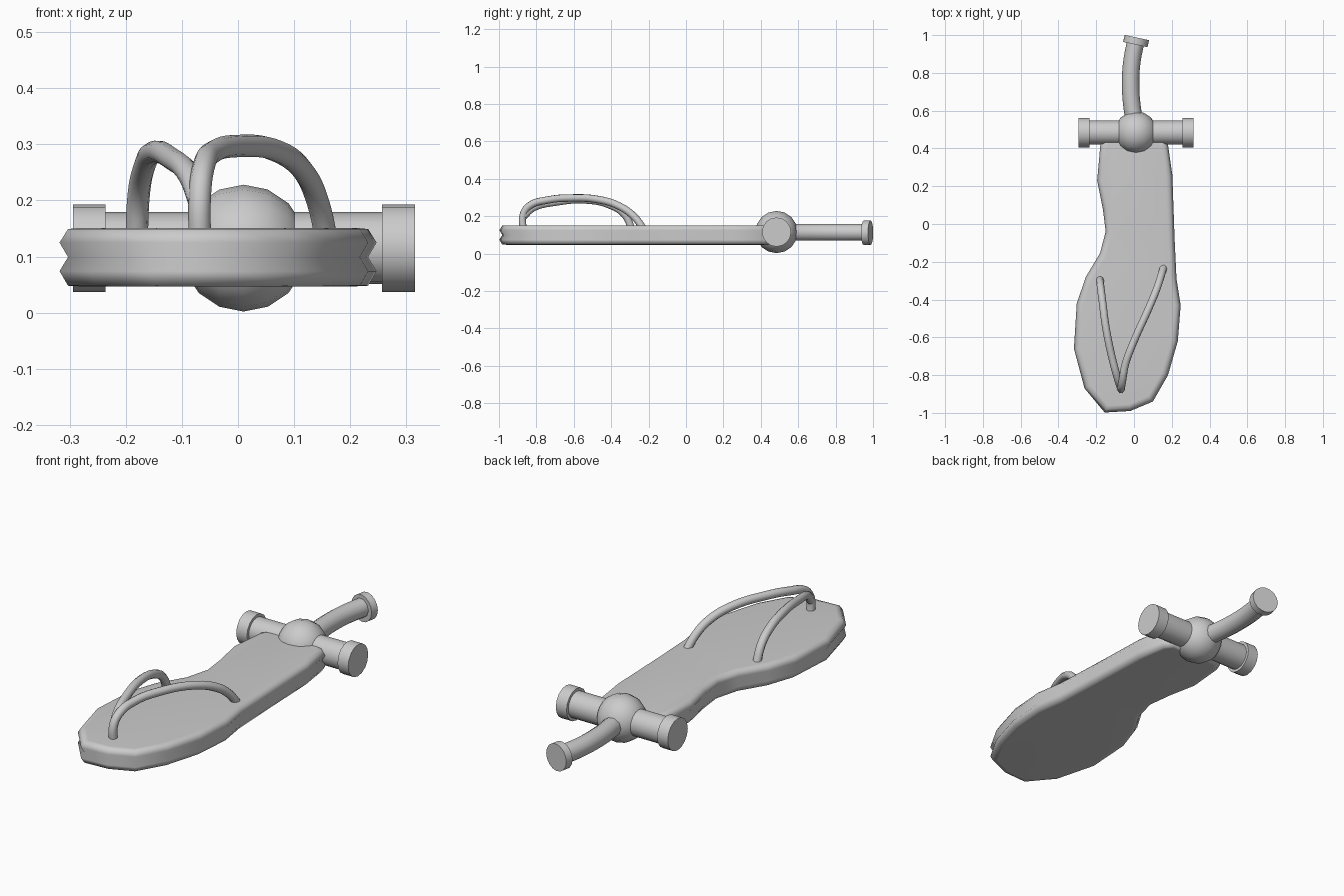
import bpy, bmesh, math
from mathutils import Vector

if "Cube" in bpy.data.objects:
    bpy.data.objects.remove(bpy.data.objects["Cube"])


def smooth(obj, angle):
    bpy.ops.object.select_all(action='DESELECT')
    obj.select_set(True)
    bpy.context.view_layer.objects.active = obj
    bpy.ops.object.shade_smooth_by_angle(angle=math.radians(angle))


def rod(name, a, b, radius, sides=16):
    a, b = Vector(a), Vector(b)
    d = b - a
    bpy.ops.mesh.primitive_cylinder_add(
        vertices=sides, radius=radius, depth=d.length, location=(a + b) / 2,
        rotation=d.to_track_quat('Z', 'Y').to_euler())
    obj = bpy.context.object
    obj.name = name
    smooth(obj, 40)
    return obj


def tube(name, pts, radius):
    cu = bpy.data.curves.new(name, 'CURVE')
    cu.dimensions = '3D'
    cu.bevel_depth = radius
    cu.bevel_resolution = 3
    cu.resolution_u = 5
    cu.use_fill_caps = True
    sp = cu.splines.new('BEZIER')
    sp.bezier_points.add(len(pts) - 1)
    for bp, p in zip(sp.bezier_points, pts):
        bp.co = p
        bp.handle_left_type = bp.handle_right_type = 'AUTO'
    obj = bpy.data.objects.new(name, cu)
    bpy.context.collection.objects.link(obj)
    bpy.ops.object.select_all(action='DESELECT')
    obj.select_set(True)
    bpy.context.view_layer.objects.active = obj
    bpy.ops.object.convert(target='MESH')
    smooth(bpy.context.object, 50)


# Sole: foot outline (clockwise from heel right) lofted through a double-ridged edge
outline = [Vector(p) for p in [
    (.14, .47), (.18, .42), (.203, .26), (.215, -.08), (.225, -.29), (.247, -.43),
    (.232, -.62), (.18, -.80), (.10, -.94), (-.02, -.99), (-.155, -.998),
    (-.262, -.87), (-.318, -.66), (-.303, -.42), (-.255, -.28), (-.18, -.155),
    (-.15, -.04), (-.165, .08), (-.195, .23), (-.178, .42), (-.14, .47)]]


def inset(d):
    n, out = len(outline), []
    for i, p in enumerate(outline):
        e1 = (p - outline[i - 1]).normalized()
        e2 = (outline[(i + 1) % n] - p).normalized()
        n1, n2 = Vector((e1.y, -e1.x)), Vector((e2.y, -e2.x))
        m = (n1 + n2).normalized()
        out.append(p + m * d / max(m.dot(n1), .5))
    return out


bm = bmesh.new()
rings = [[bm.verts.new((p.x, p.y, z)) for p in inset(d)] for d, z in
         [(.035, .047), (.015, .048), (0, .074), (.015, .099),
          (0, .125), (.015, .149), (.035, .151)]]
n = len(outline)
for lo, hi in zip(rings, rings[1:]):
    for i in range(n):
        bm.faces.new((lo[i], lo[(i + 1) % n], hi[(i + 1) % n], hi[i]))
bm.faces.new(rings[0])
bm.faces.new(rings[-1])
bmesh.ops.recalc_face_normals(bm, faces=bm.faces)
me = bpy.data.meshes.new("sole")
bm.to_mesh(me)
sole = bpy.data.objects.new("sole", me)
bpy.context.collection.objects.link(sole)
smooth(sole, 70)

# Thong straps meeting at the toe post
tube("right_strap", [
    (-.068, -.87, .12), (-.068, -.87, .21), (-.062, -.835, .257), (-.045, -.74, .286),
    (0, -.62, .297), (.072, -.46, .287), (.118, -.35, .25), (.143, -.275, .195),
    (.16, -.22, .12)], .02)
tube("left_strap", [
    (-.07, -.868, .20), (-.086, -.82, .243), (-.118, -.70, .274), (-.15, -.54, .286),
    (-.167, -.41, .26), (-.177, -.33, .21), (-.181, -.285, .12)], .02)

# Hub ball with its poles on the cross bar axis
CY, CZ = .484, .115
bpy.ops.mesh.primitive_uv_sphere_add(segments=16, ring_count=8, radius=.113,
                                     location=(.01, CY, CZ), rotation=(0, math.pi / 2, 0))
ball = bpy.context.object
ball.name = "hub_ball"
smooth(ball, 50)

# Cross bar with end caps
rod("cross_bar", (-.27, CY, CZ), (.29, CY, CZ), .064)
rod("left_cap", (-.294, CY, CZ), (-.236, CY, CZ), .078)
rod("right_cap", (.257, CY, CZ), (.315, CY, CZ), .078)

# Curved rear bar with tilted end cap
tube("rear_bar", [(.012, .50, .113), (-.01, .62, .113), (-.018, .75, .113),
                  (-.011, .86, .113), (.01, .97, .113)], .046)
rod("rear_cap", (.007, .95, .111), (.015, .987, .111), .066)
